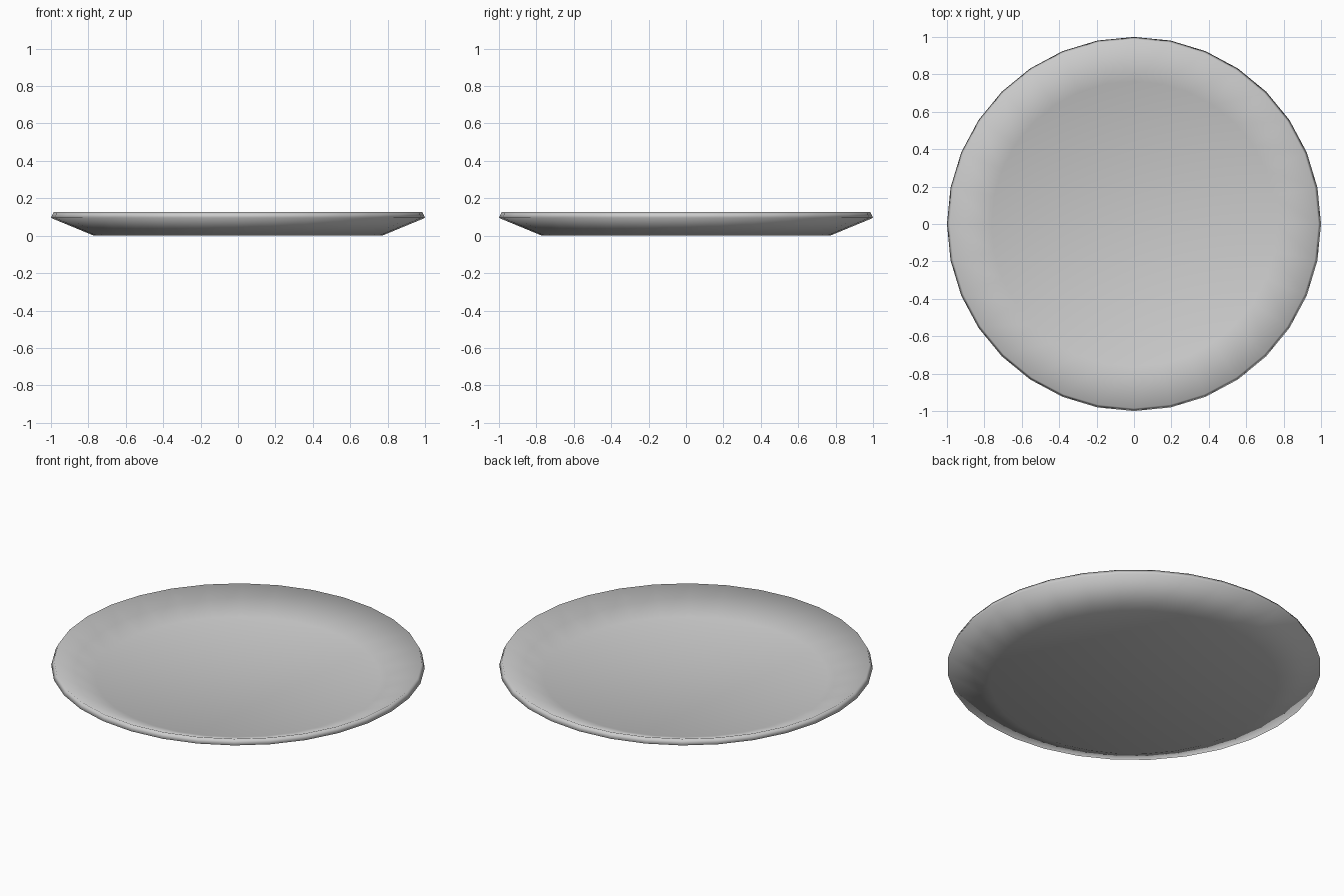
import bpy, bmesh
from math import pi, cos, sin

if "Cube" in bpy.data.objects:
    bpy.data.objects.remove(bpy.data.objects["Cube"])

SIDES = 32
# radius, height: underside edge, outer lip, inner lip, inner floor edge
PROFILE = [(0.77, 0.0), (1.0, 0.095), (0.985, 0.127), (0.763, 0.033)]

bm = bmesh.new()
rings = [[bm.verts.new((r * cos(2 * pi * i / SIDES), r * sin(2 * pi * i / SIDES), z))
          for i in range(SIDES)] for r, z in PROFILE]

# sloping wall, lip and inside of the rim
for lower, upper in zip(rings, rings[1:]):
    for i in range(SIDES):
        j = (i + 1) % SIDES
        bm.faces.new((lower[i], lower[j], upper[j], upper[i]))

# flat underside and dish floor
bm.faces.new(rings[0][::-1])
bm.faces.new(rings[-1])
bmesh.ops.recalc_face_normals(bm, faces=bm.faces)
for face in bm.faces:
    face.smooth = True

mesh = bpy.data.meshes.new("plate")
bm.to_mesh(mesh)
bm.free()
plate = bpy.data.objects.new("plate", mesh)
bpy.context.collection.objects.link(plate)
